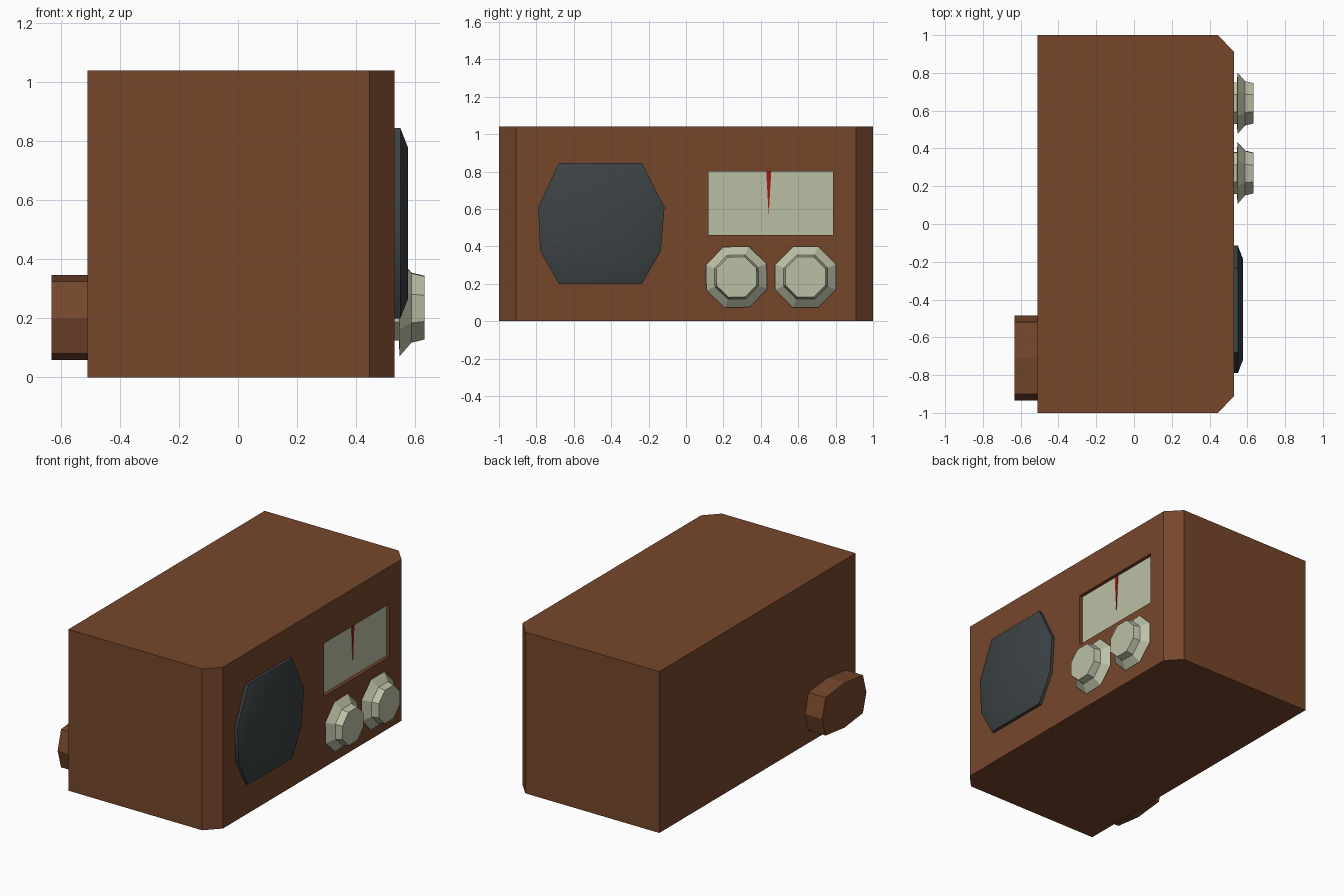
import bpy
import math

if "Cube" in bpy.data.objects:
    bpy.data.objects.remove(bpy.data.objects["Cube"])


def material(name, rgb):
    m = bpy.data.materials.new(name)
    m.diffuse_color = (*rgb, 1)
    m.use_nodes = True
    m.node_tree.nodes["Principled BSDF"].inputs["Base Color"].default_value = m.diffuse_color
    return m


BROWN = material("brown wood", (0.18, 0.062, 0.024))
CREAM = material("cream", (0.50, 0.53, 0.38))
DARK = material("dark cloth", (0.045, 0.055, 0.058))
RED = material("red", (0.35, 0.012, 0.008))


def loft(name, rings, mat):
    """Skin matching rings of points and cap both ends."""
    n = len(rings[0])
    verts = [p for ring in rings for p in ring]
    faces = [tuple(reversed(range(n))),
             tuple(range(len(verts) - n, len(verts)))]
    for r in range(len(rings) - 1):
        a, b = r * n, (r + 1) * n
        for i in range(n):
            j = (i + 1) % n
            faces.append((a + i, a + j, b + j, b + i))
    mesh = bpy.data.meshes.new(name)
    mesh.from_pydata(verts, [], faces)
    mesh.materials.append(mat)
    ob = bpy.data.objects.new(name, mesh)
    bpy.context.collection.objects.link(ob)
    return ob


def slab(name, outline, x0, x1, mat):
    """Extrude a counter-clockwise yz outline along x."""
    return loft(name, [[(x, y, z) for y, z in outline] for x in (x0, x1)], mat)


def rect(y0, y1, z0, z1):
    return [(y0, z0), (y1, z0), (y1, z1), (y0, z1)]


# Cabinet with chamfered front corners
FRONT = 0.53
plan = [(-0.51, -1), (0.445, -1), (FRONT, -0.91),
        (FRONT, 0.91), (0.445, 1), (-0.51, 1)]
cabinet = loft("cabinet", [[(x, y, z) for x, y in plan] for z in (0, 1.04)], BROWN)

# Recess for the dial
window = rect(0.12, 0.785, 0.46, 0.80)
cutter = slab("dial_cutter", window, FRONT - 0.025, FRONT + 0.1, BROWN)
cutter.hide_render = True
cutter.hide_viewport = True
cut = cabinet.modifiers.new("dial recess", 'BOOLEAN')
cut.operation = 'DIFFERENCE'
cut.solver = 'EXACT'
cut.object = cutter
bpy.context.view_layer.objects.active = cabinet
bpy.ops.object.modifier_apply(modifier=cut.name)
bpy.data.objects.remove(cutter)

# Dial plate and needle
slab("dial_plate", window, FRONT - 0.04, FRONT - 0.022, CREAM)
slab("dial_needle", [(0.442, 0.565), (0.456, 0.80), (0.429, 0.80)],
     FRONT - 0.024, FRONT - 0.018, RED)

# Speaker: eight-sided pad with a shallow sloping rim
pad = [(-0.68, 0.20), (-0.235, 0.20), (-0.135, 0.375), (-0.115, 0.61),
       (-0.235, 0.845), (-0.68, 0.845), (-0.79, 0.61), (-0.78, 0.375)]
cy, cz = -0.452, 0.522


def pad_ring(x, s):
    return [(x, cy + (y - cy) * s, cz + (z - cz) * s) for y, z in pad]


speaker = loft("speaker", [pad_ring(0.52, 1), pad_ring(0.55, 1),
                           pad_ring(0.577, 0.79)], DARK)
bpy.context.view_layer.objects.active = speaker
speaker.select_set(True)
bpy.ops.object.shade_smooth_by_angle(angle=math.radians(30))
speaker.select_set(False)

# Knobs: flared skirt and cap, turned from one profile
KNOB = [(0.52, 0.12), (0.545, 0.12), (0.548, 0.176), (0.588, 0.127), (0.632, 0.116)]
for i, (ky, turn) in enumerate([(0.27, 24), (0.639, 22.5)]):
    angles = [math.radians(turn + 45 * k) for k in range(8)]
    loft(f"knob_{i + 1}", [[(x, ky + r * math.cos(a), 0.236 + r * math.sin(a))
                            for a in angles] for x, r in KNOB], CREAM)

# Bulging box on the back
bulge = [(-0.90, 0.08), (-0.71, 0.058), (-0.52, 0.08), (-0.485, 0.20),
         (-0.52, 0.325), (-0.71, 0.346), (-0.90, 0.325), (-0.935, 0.20)]
slab("rear_box", bulge, -0.632, -0.50, BROWN)
